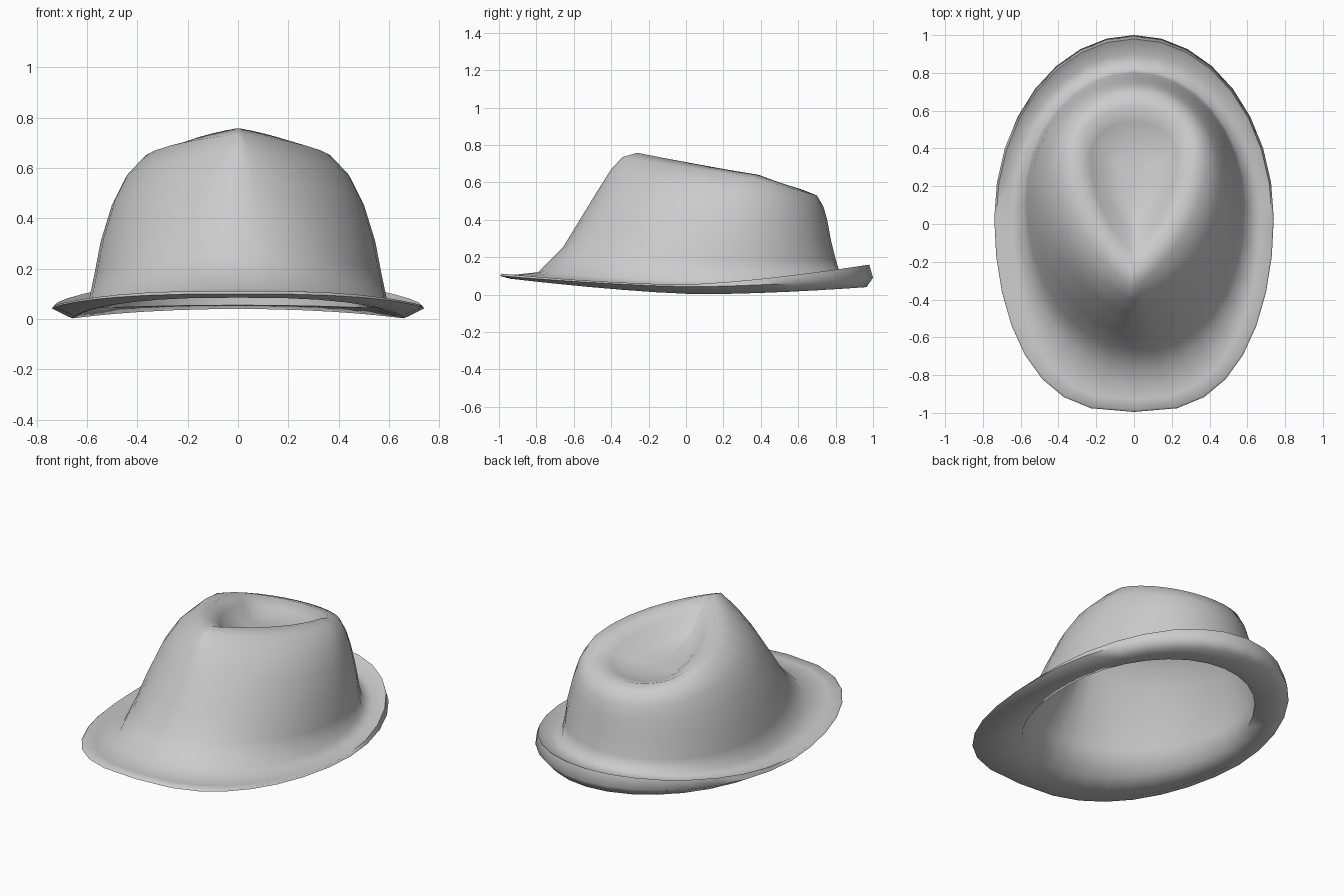
import bpy
import bmesh
import math

cube = bpy.data.objects.get("Cube")
if cube:
    bpy.data.objects.remove(cube, do_unlink=True)

SEGMENTS = 32
THICK = 0.02

felt = bpy.data.materials.new("grey felt")
felt.use_nodes = True
GREY = (0.6, 0.6, 0.6, 1)
felt.diffuse_color = GREY
felt.node_tree.nodes["Principled BSDF"].inputs["Base Color"].default_value = GREY

# Each ring: front y, back y, half width, y of widest point,
# heights at front, side and back, and how pointed the front is.
DENT = [
    (0.08, 0.37, 0.08, 0.28, 0.56, 0.54, 0.525, 1.3),
    (-0.05, 0.46, 0.16, 0.32, 0.61, 0.55, 0.525, 1.5),
    (-0.15, 0.54, 0.23, 0.36, 0.71, 0.60, 0.54, 1.7),
    (-0.26, 0.62, 0.30, 0.39, 0.758, 0.64, 0.562, 1.8),
]
CROWN = [
    (-0.34, 0.70, 0.38, 0.34, 0.735, 0.63, 0.53, 1.8),
    (-0.40, 0.735, 0.45, 0.26, 0.67, 0.555, 0.47, 1.45),
    (-0.47, 0.755, 0.50, 0.20, 0.56, 0.455, 0.40, 1.25),
    (-0.58, 0.775, 0.545, 0.16, 0.38, 0.31, 0.29, 1.1),
    (-0.66, 0.80, 0.57, 0.12, 0.25, 0.18, 0.19, 1.0),
]
BRIM = [
    (-0.79, 0.82, 0.592, 0.10, 0.12, 0.075, 0.125, 0.9),
    (-0.93, 0.90, 0.67, 0.04, 0.105, 0.03, 0.115, 0.75),
    (-0.985, 0.98, 0.73, 0.03, 0.112, 0.055, 0.16, 0.72),
    (-0.995, 1.0, 0.74, 0.03, 0.10, 0.042, 0.09, 0.72),
    (-0.94, 0.965, 0.66, 0.03, 0.085, 0.003, 0.04, 0.75),
    (-0.72, 0.78, 0.555, 0.10, 0.09, 0.045, 0.055, 0.9),
]


def lining(ring, inset):
    """Copy of an outer ring moved inside the shell."""
    yf, yb, w, yc, zf, zm, zb, p = ring
    d = THICK
    return (yf + inset, yb - inset, w - inset, yc, zf - d, zm - d, zb - d, p)


def add_ring(bm, ring):
    yf, yb, w, yc, zf, zm, zb, p = ring
    tilt, bend = (zf - zb) / 2, (zf + zb) / 2 - zm
    verts = []
    for i in range(SEGMENTS):
        t = 2 * math.pi * i / SEGMENTS
        c, s = math.cos(t), math.sin(t)
        x = w * math.copysign(abs(s) ** (p if c > 0 else 1), s)
        y = yc - (yc - yf) * c if c > 0 else yc - (yb - yc) * c
        verts.append(bm.verts.new((x, y, zm + tilt * c + bend * abs(c) ** 1.5)))
    return verts


def cap(bm, ring, height):
    centre = bm.verts.new((0, 0.27, height))
    for i in range(SEGMENTS):
        bm.faces.new((centre, ring[i], ring[(i + 1) % SEGMENTS]))


# Continuous shell: dent, crown, brim, rolled edge, underside, lining
profile = DENT + CROWN + BRIM
profile += [lining(r, THICK) for r in reversed(CROWN)]
profile += [lining(r, 0) for r in reversed(DENT)]

bm = bmesh.new()
rings = [add_ring(bm, r) for r in profile]
for a, b in zip(rings, rings[1:]):
    for i in range(SEGMENTS):
        j = (i + 1) % SEGMENTS
        bm.faces.new((a[i], a[j], b[j], b[i]))
cap(bm, rings[0], 0.535)
cap(bm, rings[-1], 0.535 - THICK)
bmesh.ops.recalc_face_normals(bm, faces=bm.faces)

mesh = bpy.data.meshes.new("hat_shell")
bm.to_mesh(mesh)
bm.free()
mesh.materials.append(felt)
hat = bpy.data.objects.new("hat_shell", mesh)
bpy.context.collection.objects.link(hat)

# Soft felt shading with crisp brim and opening edges
bpy.ops.object.select_all(action='DESELECT')
hat.select_set(True)
bpy.context.view_layer.objects.active = hat
bpy.ops.object.shade_smooth_by_angle(angle=math.radians(70))
